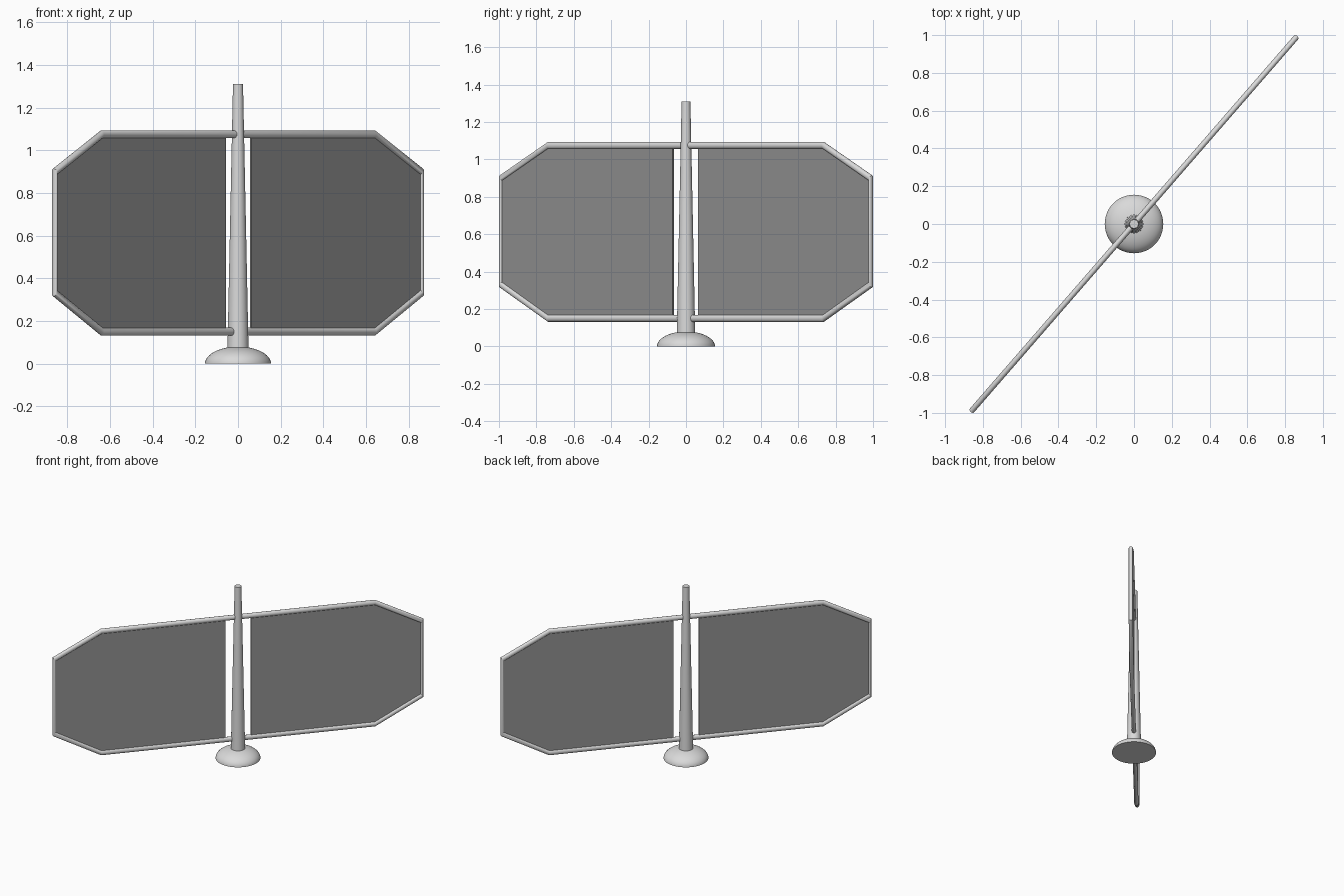
import bpy, bmesh, math
from mathutils import Vector

if "Cube" in bpy.data.objects:
    bpy.data.objects.remove(bpy.data.objects["Cube"])

ANGLE = math.atan2(0.755, 0.656)   # the sign stands diagonally in plan


def material(name, v):
    m = bpy.data.materials.new(name)
    m.diffuse_color = (v, v, v, 1)
    m.use_nodes = True
    m.node_tree.nodes["Principled BSDF"].inputs["Base Color"].default_value = m.diffuse_color
    return m


light_grey = material("light grey", 0.7)
dark_grey = material("dark grey", 0.3)


def finish(bm, name, mat, smooth=True, rot=0.0):
    bmesh.ops.recalc_face_normals(bm, faces=bm.faces)
    me = bpy.data.meshes.new(name)
    bm.to_mesh(me)
    bm.free()
    ob = bpy.data.objects.new(name, me)
    bpy.context.collection.objects.link(ob)
    me.materials.append(mat)
    ob.rotation_euler.z = rot
    if smooth:
        bpy.ops.object.select_all(action='DESELECT')
        ob.select_set(True)
        bpy.context.view_layer.objects.active = ob
        bpy.ops.object.shade_smooth_by_angle(angle=math.radians(35))
    return ob


def lathe(name, profile, mat, seg=48):
    bm = bmesh.new()
    vs = [bm.verts.new((r, 0, z)) for r, z in profile]
    es = [bm.edges.new(p) for p in zip(vs, vs[1:])]
    bmesh.ops.spin(bm, geom=vs + es, cent=(0, 0, 0), axis=(0, 0, 1),
                   angle=math.tau, steps=seg)
    bmesh.ops.remove_doubles(bm, verts=bm.verts, dist=1e-5)
    return finish(bm, name, mat)


# Domed foot
dome = [(0.155 * math.cos(a), 0.08 * math.sin(a))
        for a in (math.pi / 2 * i / 12 for i in range(12))]
lathe("domed_foot", [(0, 0)] + dome + [(0, 0.08)], light_grey)

# Tapered post
lathe("post", [(0, 0.06), (0.0495, 0.06), (0.0235, 1.31), (0, 1.31)], light_grey, 32)

# Half outline of the frame, as (distance from post, height)
half = [(0.974, 0.15), (1.308, 0.33), (1.308, 0.90), (0.974, 1.075)]

# Tubular frame: mitred rings with a flattened section
RS, RN, RZ = 0.010, 0.015, 0.0185
loop = [Vector((s / RS, z / RZ)) for s, z in half]
loop += [Vector((-s / RS, z / RZ)) for s, z in reversed(half)]
bm = bmesh.new()
rings = []
N = 16
for i, p in enumerate(loop):
    d0 = (p - loop[i - 1]).normalized()
    d1 = (loop[(i + 1) % len(loop)] - p).normalized()
    n0, n1 = Vector((d0.y, -d0.x)), Vector((d1.y, -d1.x))
    m = (n0 + n1).normalized()
    m /= m.dot(n0)
    ring = []
    for k in range(N):
        a = math.tau * k / N
        q = p + m * math.cos(a)
        ring.append(bm.verts.new((q.x * RS, math.sin(a) * RN, q.y * RZ)))
    rings.append(ring)
for i, r in enumerate(rings):
    r2 = rings[(i + 1) % len(rings)]
    for k in range(N):
        j = (k + 1) % N
        bm.faces.new((r[k], r[j], r2[j], r2[k]))
finish(bm, "tube_frame", light_grey, rot=ANGLE)

# Two thin panels, one each side of the post
outline = [(0.09, 0.15)] + half + [(0.09, 1.075)]
for name, side in (("right_panel", 1), ("left_panel", -1)):
    bm = bmesh.new()
    f = bm.faces.new([bm.verts.new((side * s, -0.005, z)) for s, z in outline])
    ext = bmesh.ops.extrude_face_region(bm, geom=[f], use_keep_orig=True)
    bmesh.ops.translate(bm, vec=(0, 0.01, 0),
                        verts=[v for v in ext["geom"] if isinstance(v, bmesh.types.BMVert)])
    finish(bm, name, dark_grey, smooth=False, rot=ANGLE)
